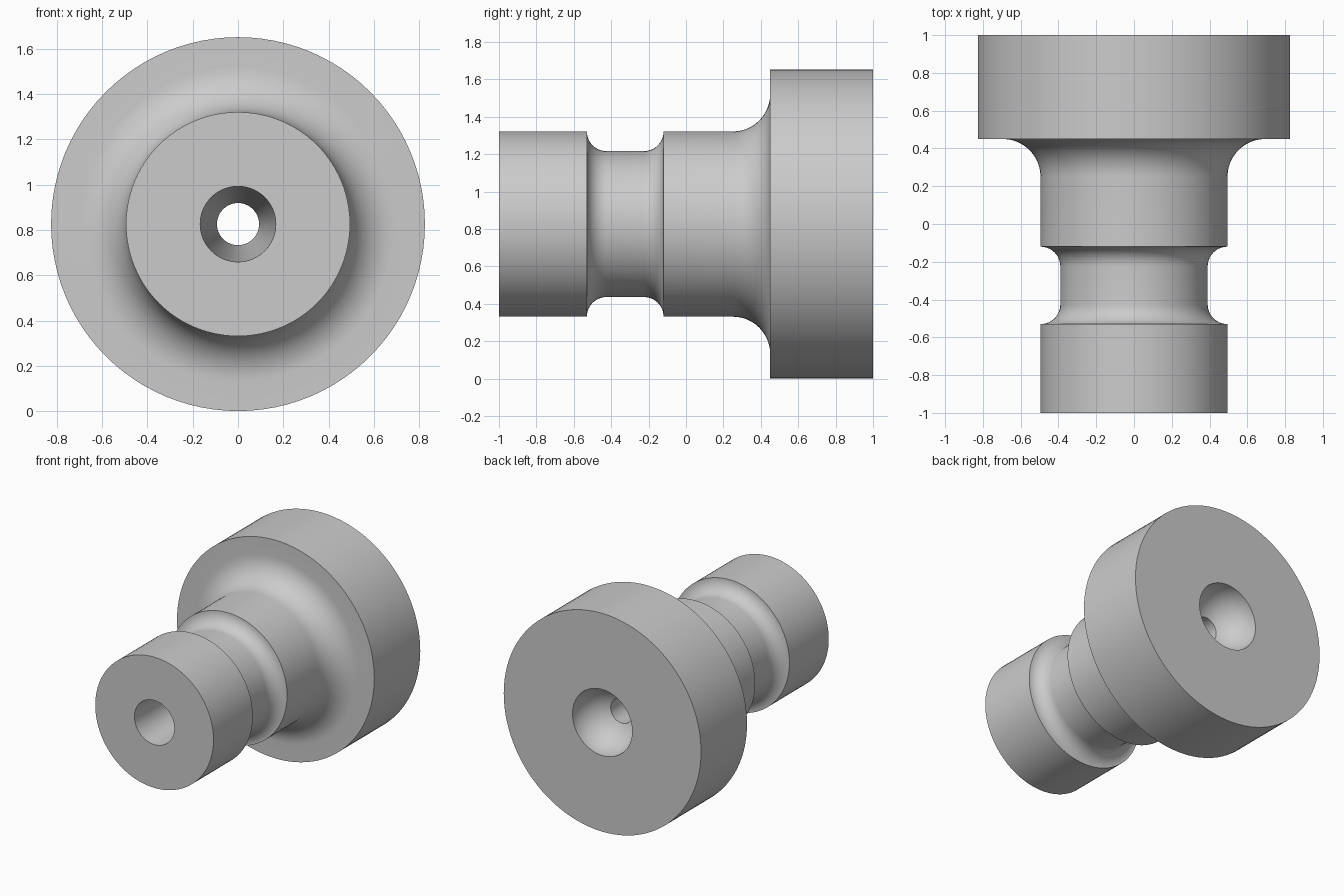
import bpy
import bmesh
from math import radians, sin, cos, tau
from mathutils import Vector

cube = bpy.data.objects.get("Cube")
if cube:
    bpy.data.objects.remove(cube, do_unlink=True)

SEGMENTS = 96
FLANGE, SHAFT, NECK = 0.826, 0.495, 0.39   # outer radii
BORE_FRONT, BORE_BACK, POCKET = 0.167, 0.093, 0.25


def arc(y, r, radius, start, end, steps=12):
    """Arc in the (y, radius) plane around the point (y, r)."""
    angles = [radians(start + (end - start) * i / steps) for i in range(steps + 1)]
    return [(y + radius * cos(a), r + radius * sin(a)) for a in angles]


# Closed cross-section, running along the outside and back through the bore
fillet = SHAFT - NECK
shoulder = 0.2
profile = [(-1, BORE_FRONT), (-1, SHAFT)]
profile += arc(-0.53 + fillet, SHAFT, fillet, 180, 270)
profile += arc(-0.12 - fillet, SHAFT, fillet, 270, 360)
profile += arc(0.45 - shoulder, SHAFT + shoulder, shoulder, 270, 360)
profile += [(0.45, FLANGE), (1, FLANGE)]

# Round pocket in the back face, ending where it meets the tapered bore
profile += [p for p in arc(1, 0, POCKET, 90, 180, 24) if p[1] > BORE_BACK + 0.005]
profile.append((1 - (POCKET ** 2 - BORE_BACK ** 2) ** 0.5, BORE_BACK))

# Turn the cross-section about the long axis
bm = bmesh.new()
axis = Vector((0, 0, FLANGE))
verts = [bm.verts.new((0, y, FLANGE + r)) for y, r in profile]
edges = [bm.edges.new((a, b)) for a, b in zip(verts, verts[1:] + verts[:1])]
bmesh.ops.spin(bm, geom=verts + edges, cent=axis, axis=(0, 1, 0),
               angle=tau, steps=SEGMENTS, use_merge=True)
bmesh.ops.remove_doubles(bm, verts=bm.verts, dist=0.0001)
bmesh.ops.recalc_face_normals(bm, faces=bm.faces)
mesh = bpy.data.meshes.new("flanged_spool")
bm.to_mesh(mesh)
bm.free()

# Plain grey metal
grey = bpy.data.materials.new("plain grey")
grey.use_nodes = True
colour = (0.6, 0.6, 0.6, 1)
grey.diffuse_color = colour
grey.node_tree.nodes["Principled BSDF"].inputs["Base Color"].default_value = colour
mesh.materials.append(grey)

spool = bpy.data.objects.new("flanged_spool", mesh)
bpy.context.collection.objects.link(spool)
bpy.ops.object.select_all(action="DESELECT")
spool.select_set(True)
bpy.context.view_layer.objects.active = spool
bpy.ops.object.shade_smooth_by_angle(angle=radians(30))
